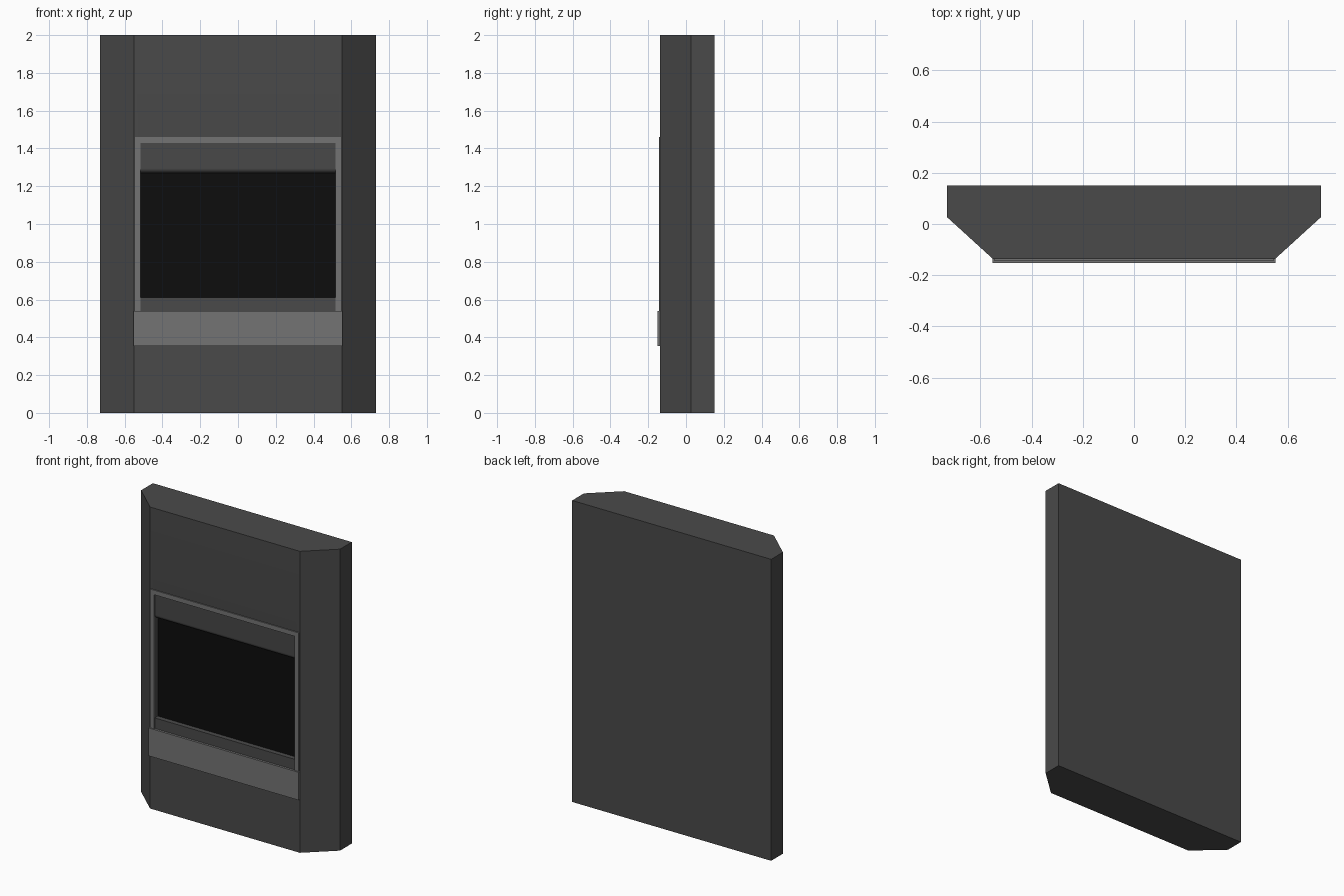
import bpy
import bmesh
from math import sin, cos, pi, radians
from mathutils import Vector

cube = bpy.data.objects.get("Cube")
if cube:
    bpy.data.objects.remove(cube, do_unlink=True)


def material(name, value):
    mat = bpy.data.materials.new(name)
    mat.use_nodes = True
    colour = (value, value, value, 1)
    mat.diffuse_color = colour
    bsdf = next(n for n in mat.node_tree.nodes if n.type == 'BSDF_PRINCIPLED')
    bsdf.inputs["Base Color"].default_value = colour
    return mat


charcoal = material("charcoal", 0.068)
steel = material("grey steel", 0.175)
black = material("black", 0.004)


def prism(name, outline, sweep, mats):
    """Extrude a planar outline along the sweep vector."""
    bm = bmesh.new()
    face = bm.faces.new([bm.verts.new(p) for p in outline])
    result = bmesh.ops.extrude_face_region(bm, geom=[face])
    moved = [v for v in result["geom"] if isinstance(v, bmesh.types.BMVert)]
    bmesh.ops.translate(bm, verts=moved, vec=Vector(sweep))
    bmesh.ops.recalc_face_normals(bm, faces=bm.faces)
    mesh = bpy.data.meshes.new(name)
    bm.to_mesh(mesh)
    bm.free()
    for mat in mats:
        mesh.materials.append(mat)
    obj = bpy.data.objects.new(name, mesh)
    bpy.context.collection.objects.link(obj)
    return obj


def mirrored(half):
    """Complete a half outline across x = 0."""
    return half + [(-x, y, z) for x, y, z in reversed(half)]


FRONT, RECESS, BACK = -0.137, -0.105, 0.15
HALF_OPENING = 0.515

# Cabinet with chamfered front corners
cabinet = prism("cabinet",
                mirrored([(0.55, FRONT, 0), (0.73, 0.027, 0), (0.73, BACK, 0)]),
                (0, 0, 2), [charcoal, black])

# Opening cutter, with a rounded upper lip
r = 0.025
lip = [(-HALF_OPENING, FRONT + r - r * cos(a), 1.295 - r * sin(a))
       for a in [pi / 2 * (1 - i / 8) for i in range(9)]]
side = [(-HALF_OPENING, -0.2, 0.61), (-HALF_OPENING, RECESS, 0.61),
        (-HALF_OPENING, RECESS, 1.27)] + lip + [(-HALF_OPENING, -0.2, 1.295)]
cutter = prism("opening_cutter", side, (2 * HALF_OPENING, 0, 0), [charcoal])
cutter.hide_render = True

cut = cabinet.modifiers.new("opening", 'BOOLEAN')
cut.operation = 'DIFFERENCE'
cut.solver = 'EXACT'
cut.object = cutter
bpy.context.view_layer.objects.active = cabinet
bpy.ops.object.modifier_apply(modifier=cut.name)
bpy.data.objects.remove(cutter, do_unlink=True)

# Black back of the opening
for poly in cabinet.data.polygons:
    at_back = abs(poly.center.y - RECESS) < 0.002 and poly.normal.y < -0.9
    poly.material_index = 1 if at_back else 0

# Raised trim around the opening
prism("opening_trim",
      mirrored([(HALF_OPENING, FRONT, 1.43), (HALF_OPENING, FRONT, 0.53),
                (0.545, FRONT, 0.53), (0.545, FRONT, 1.46)]),
      (0, -0.007, 0), [steel])

# Sill panel below the opening
prism("sill_panel",
      mirrored([(0.552, FRONT, 0.355), (0.552, FRONT, 0.54)]),
      (0, -0.015, 0), [steel])

# Smooth the rounded lip, keep every other edge crisp
bpy.ops.object.select_all(action='DESELECT')
cabinet.select_set(True)
bpy.context.view_layer.objects.active = cabinet
bpy.ops.object.shade_smooth_by_angle(angle=radians(30))
